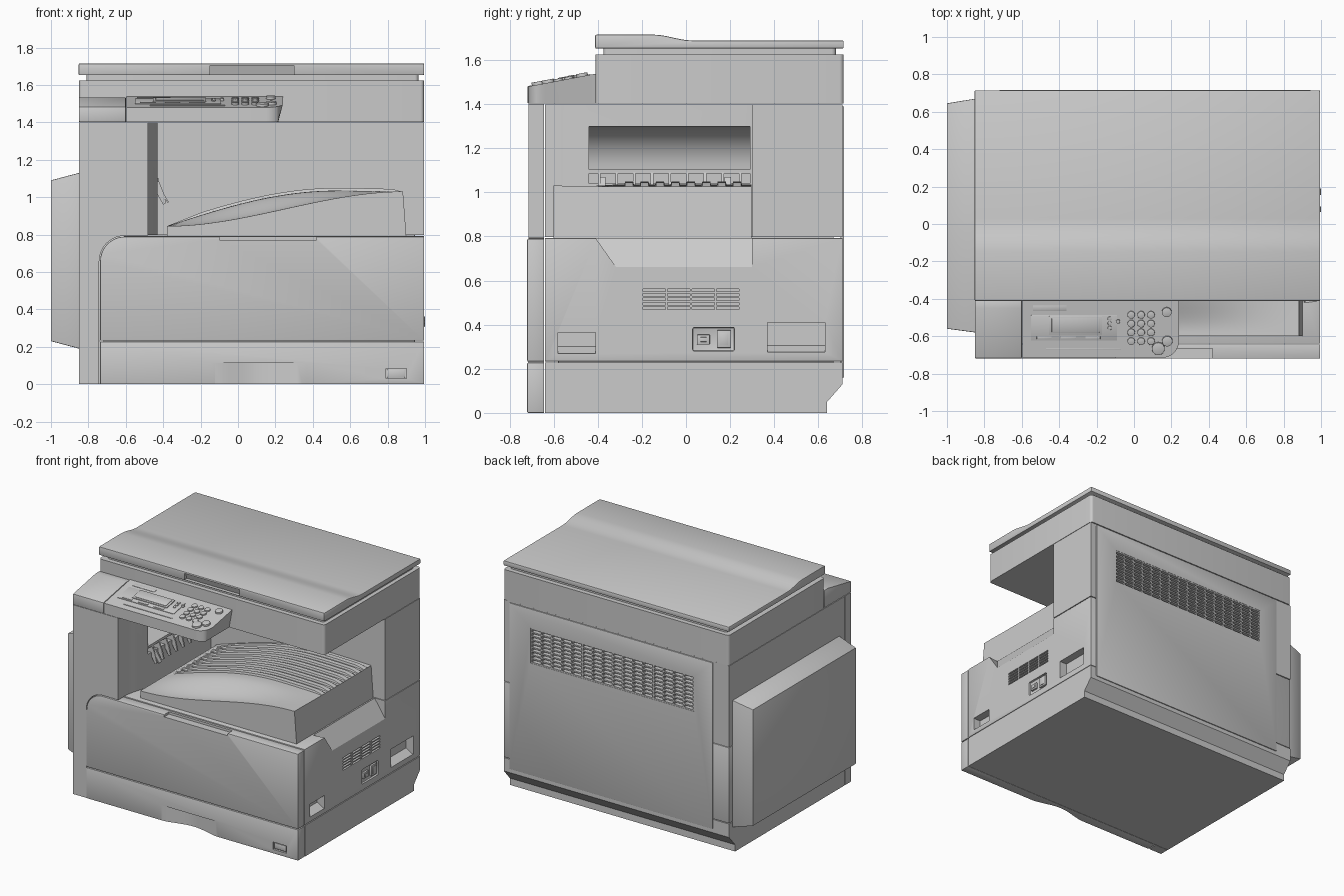
import bpy, bmesh, math
from mathutils import Matrix, Vector

if "Cube" in bpy.data.objects:
    bpy.data.objects.remove(bpy.data.objects["Cube"])

# ---------- helpers ----------
def finish(name, bm, bevel=0.0):
    bmesh.ops.recalc_face_normals(bm, faces=bm.faces)
    if bevel:
        sharp = [e for e in bm.edges if len(e.link_faces) == 2 and e.calc_face_angle(0) > 0.6]
        bmesh.ops.bevel(bm, geom=sharp, offset=bevel, segments=2, profile=0.5, affect='EDGES')
    me = bpy.data.meshes.new(name)
    bm.to_mesh(me)
    bm.free()
    ob = bpy.data.objects.new(name, me)
    bpy.context.collection.objects.link(ob)
    return ob

def prism(name, pts, axis, a, b, bevel=0.0):
    """Extrude a 2D outline along an axis: x takes (y,z), y takes (x,z), z takes (x,y)."""
    put = {'x': lambda p, c: (c, p[0], p[1]),
           'y': lambda p, c: (p[0], c, p[1]),
           'z': lambda p, c: (p[0], p[1], c)}[axis]
    bm = bmesh.new()
    lo = [bm.verts.new(put(p, a)) for p in pts]
    hi = [bm.verts.new(put(p, b)) for p in pts]
    bm.faces.new(lo)
    bm.faces.new(hi)
    n = len(pts)
    for i in range(n):
        j = (i + 1) % n
        bm.faces.new((lo[i], lo[j], hi[j], hi[i]))
    return finish(name, bm, bevel)

def box(name, x, y, z, bevel=0.0):
    return prism(name, [(x[0], y[0]), (x[1], y[0]), (x[1], y[1]), (x[0], y[1])], 'z', z[0], z[1], bevel)

def hull(name, pts, bevel=0.0):
    bm = bmesh.new()
    for p in pts:
        bm.verts.new(p)
    bmesh.ops.convex_hull(bm, input=bm.verts)
    bmesh.ops.dissolve_limit(bm, angle_limit=0.01, verts=bm.verts, edges=bm.edges)
    return finish(name, bm, bevel)

def cut(cutter, *targets):
    for t in targets:
        m = t.modifiers.new("cut", 'BOOLEAN')
        m.object, m.operation, m.solver = cutter, 'DIFFERENCE', 'EXACT'
        bpy.context.view_layer.objects.active = t
        bpy.ops.object.modifier_apply(modifier="cut")
    bpy.data.objects.remove(cutter)

def arc(cx, cy, r, a0, a1, n=10):
    return [(cx + r * math.cos(math.radians(a0 + (a1 - a0) * i / n)),
             cy + r * math.sin(math.radians(a0 + (a1 - a0) * i / n))) for i in range(n + 1)]

# ---------- base ----------
R = 0.995
base = prism("base_body", [(-.64, .233), (.71, .233), (.71, .793), (-.64, .793)], 'x', -.85, R, .004)
prism("drawer_body", [(-.64, 0), (.64, 0), (.64, .05), (.71, .13), (.71, .229), (-.64, .229)], 'x', -.85, R)

# front: left post, cover with one rounded corner, drawer front
corner = arc(-.605, .657, .137, 180, 90)
prism("left_front_post", [(-.85, 0), (-.742, 0)] + corner + [(-.48, .794), (-.48, 1.4), (-.85, 1.4)],
      'y', -.715, -.643)
cover = prism("front_cover", [(R, .233), (-.737, .233)] + arc(-.605, .657, .132, 180, 90) + [(R, .789)],
              'y', -.72, -.643, .005)
cut(box("c", (-.1, .42), (-.8, -.665), (.772, .9)), cover)
drawer = box("drawer_front", (-.737, R), (-.72, -.643), (0, .228), .004)
scoop = [(-.15 + .52 * i / 20, -.7201 + .045 * math.sin(math.pi * i / 20) ** 2) for i in range(21)]
cut(prism("c", scoop + [(.37, -.8), (-.15, -.8)], 'z', -.1, .113), drawer)
cut(box("c", (.79, .9), (-.8, -.705), (.03, .085)), drawer)
box("drawer_badge_plate", (.797, .893), (-.714, -.70), (.036, .079), .003)

# right side: tray cutaway, hand grips, vent, power inlet
cut(hull("c", [(.91, -.42, .81), (1.01, -.42, .81), (.91, .3, .81), (1.01, .3, .81), (.91, -.42, .79),
               (.91, .3, .79), (1.01, -.30, .64), (1.01, .3, .64)]), base)
for y0, y1, z0, z1 in ((.37, .63, .275, .41), (-.58, -.41, .27, .365)):
    cut(prism("c", [(1.1, z0), (R - .01, z0), (R - .06, z0 + .03), (R - .06, z1), (1.1, z1)], 'y', y0, y1), base)
cut(box("c", (R - .02, 1.1), (-.205, .25), (.46, .57)), base)
for i in range(6):
    z = .46 + .0204 * i
    box("side_vent_slat", (R - .021, R), (-.205, .25), (z, z + .008))
for i in range(5):
    y = -.205 + .1113 * i
    box("side_vent_divider", (R - .021, R), (y, y + .01), (.46, .57))
cut(box("c", (R - .015, 1.1), (.03, .22), (.28, .388), .008), base)
for n, y0, y1, z0, z1 in (("power_socket", .05, .108, .31, .355), ("power_switch", .14, .205, .295, .375)):
    box(n + "_frame", (R - .016, R), (y0, y1), (z0, z1), .003)
    box(n, (R - .005, R + .004), (y0 + .014, y1 - .014), (z0 + .012, z1 - .012), .002)

# ---------- upper body: left column plus rear wall in one L outline ----------
upper = prism("upper_body", [(-.85, -.64), (-.48, -.64), (-.465, -.56), (-.43, -.44), (-.43, .3),
                             (R, .3), (R, .71), (-.85, .71)], 'z', .797, 1.399)
exit_arc = [(-.62 + .2 * (1 - math.cos(t)), 1.1 + .2 * math.sin(t))
            for t in [math.pi / 2 * i / 10 for i in range(11)]]
cut(prism("c", [(-.40, 1.04), (-.52, 1.04), (-.52, 1.0999)] + exit_arc + [(-.40, 1.3)], 'y', -.44, .29), upper)
box("exit_shelf", (-.53, -.425), (-.44, .29), (1.085, 1.103))
for i in range(9):
    y = -.40 + .08 * i
    prism("exit_fin", [(-.52, 1.09), (-.425, 1.09), (-.40, 1.03), (-.385, .97), (-.40, .96), (-.44, 1.03),
                       (-.52, 1.03)], 'y', y, y + .012)
for y in (-.38, .19):
    prism("exit_lever", [(-.43, 1.07), (-.37, .975), (-.375, .968), (-.44, 1.06)], 'y', y - .015, y + .015)

# back cover with large vent
back = box("back_cover", (-.72, .945), (.70, .717), (.16, 1.39), .004)
cut(box("c", (-.57, .77), (.69, .8), (.99, 1.25)), back)
cut(box("c", (-.57, .77), (.685, .8), (.99, 1.25)), upper)
for i in range(10):
    z = .99 + .0278 * i
    box("back_vent_slat", (-.57, .77), (.684, .715), (z, z + .01))
for i in range(17):
    x = -.57 + .0831 * i
    box("back_vent_divider", (x, x + .01), (.684, .715), (.99, 1.25))

# left side bypass tray
hull("bypass_tray", [(-.849, y, z) for y in (-.58, .67) for z in (.19, 1.13)] +
     [(-1, y, z) for y in (-.56, .645) for z in (.23, 1.09)], .004)

# ---------- output tray: ribbed, curved top ----------
def tray_height(t, s):
    upper_z = .845 + .19 * math.sin(math.pi / 2 * t / .72) if t < .72 else 1.035 - .008 * ((t - .72) / .28) ** 2
    lower_z = .845 + .185 * t * t * (3 - 2 * t)
    return lower_z + (upper_z - lower_z) * s * s * (3 - 2 * s)

rows = [(-.6 + .3 * i / 12, 0) for i in range(13)]
for i in range(8):
    y = -.28 + .07 * i
    rows += [(y, 0), (y + .004, 1), (y + .04, 1), (y + .044, 0)]
rows.append((.297, 0))
bm = bmesh.new()
NX = 40
grid = []
for y, rib in rows:
    s = max(0, min(1, (y + .58) / .26))
    line = []
    for i in range(NX + 1):
        t = i / NX
        fade = max(0, min(1, t / .15, (1 - t) / .04))
        line.append(bm.verts.new((-.38 + 1.262 * t, y, tray_height(t, s) + .014 * rib * fade)))
    grid.append(line)
for a, b in zip(grid, grid[1:]):
    for i in range(NX):
        bm.faces.new((a[i], a[i + 1], b[i + 1], b[i]))
rim = bmesh.ops.extrude_edge_only(bm, edges=[e for e in bm.edges if e.is_boundary])
for v in [g for g in rim['geom'] if isinstance(g, bmesh.types.BMVert)]:
    v.co.z = .79
    if v.co.x > .87:
        v.co.x = .9
finish("output_tray", bm)

# ---------- scanner and lid ----------
def rounded(x0, x1, y0, y1, r):
    return (arc(x1 - r, y1 - r, r, 0, 90, 5) + arc(x0 + r, y1 - r, r, 90, 180, 5) +
            arc(x0 + r, y0 + r, r, 180, 270, 5) + arc(x1 - r, y0 + r, r, 270, 360, 5))

prism("scanner_body", rounded(-.85, R, -.41, .715, .02), 'z', 1.402, 1.625)
prism("lid_gasket", rounded(-.81, .965, -.375, .68, .02), 'z', 1.62, 1.66)
wave = [(-.15 + .18 * i / 10, 1.702 + .013 * math.cos(math.pi * i / 10)) for i in range(11)]
lid = prism("scanner_lid", [(-.412, 1.652), (-.412, 1.715)] + wave + [(.715, 1.689), (.715, 1.652)],
            'x', -.852, R, .006)
cut(prism("c", [(-.5, 1.657), (-.385, 1.657), (-.4, 1.703), (-.5, 1.703)], 'x', -.15, .3), lid)

# ---------- control panel ----------
SL = .19
def panel_z(y):
    return 1.48 + SL * (y + .715)

prism("panel_left_block", [(-.718, 1.402), (-.718, 1.482), (-.45, 1.533), (-.405, 1.533), (-.405, 1.402)],
      'x', -.85, -.6, .004)
panel = prism("control_panel", [(-.596, -.405), (-.596, -.715)] + arc(.15, -.625, .09, 270, 360) + [(.24, -.405)],
              'z', 1.402, 1.5)
for v in panel.data.vertices:
    if v.co.z > 1.45:
        v.co.z = panel_z(v.co.y)
    else:
        v.co.x = min(v.co.x, .215)

def on_panel(ob, x, y):
    ob.data.transform(Matrix.Translation((x, y, panel_z(y))) @ Matrix.Rotation(math.atan(SL), 4, 'X'))
    return ob

def plate(name, x0, x1, y0, y1, h):
    w, d = (x1 - x0) / 2, (y1 - y0) / 2
    return on_panel(box(name, (-w, w), (-d, d), (-.01, h), .002), (x0 + x1) / 2, (y0 + y1) / 2)

def button(x, y, r, h=.01):
    return on_panel(prism("panel_button", arc(0, 0, r, 0, 345, 23), 'z', -.01, h, .002), x, y)

plate("display_surround", -.55, -.09, -.625, -.485, .004)
plate("display_frame", -.455, -.17, -.59, -.49, .010)
plate("display_screen", -.44, -.185, -.578, -.502, .013)
plate("panel_trim", -.47, -.07, -.672, -.662, .004)
plate("panel_top_label", -.54, -.36, -.465, -.435, .003)
for i in range(3):
    for j in range(4):
        button(-.015 + .053 * i, -.485 - .047 * j, .02)
    plate("mode_key", -.52 + .13 * i, -.44 + .13 * i, -.615, -.6, .008)
for y in (-.505, -.53, -.555):
    button(-.13, y, .011)
for x, y, r in ((.175, -.47, .026), (.13, -.665, .034), (.178, -.625, .028), (-.085, -.52, .011)):
    button(x, y, r, .014)

# ---------- shading ----------
bpy.ops.object.select_all(action='SELECT')
bpy.context.view_layer.objects.active = panel
bpy.ops.object.shade_smooth_by_angle(angle=math.radians(30))
